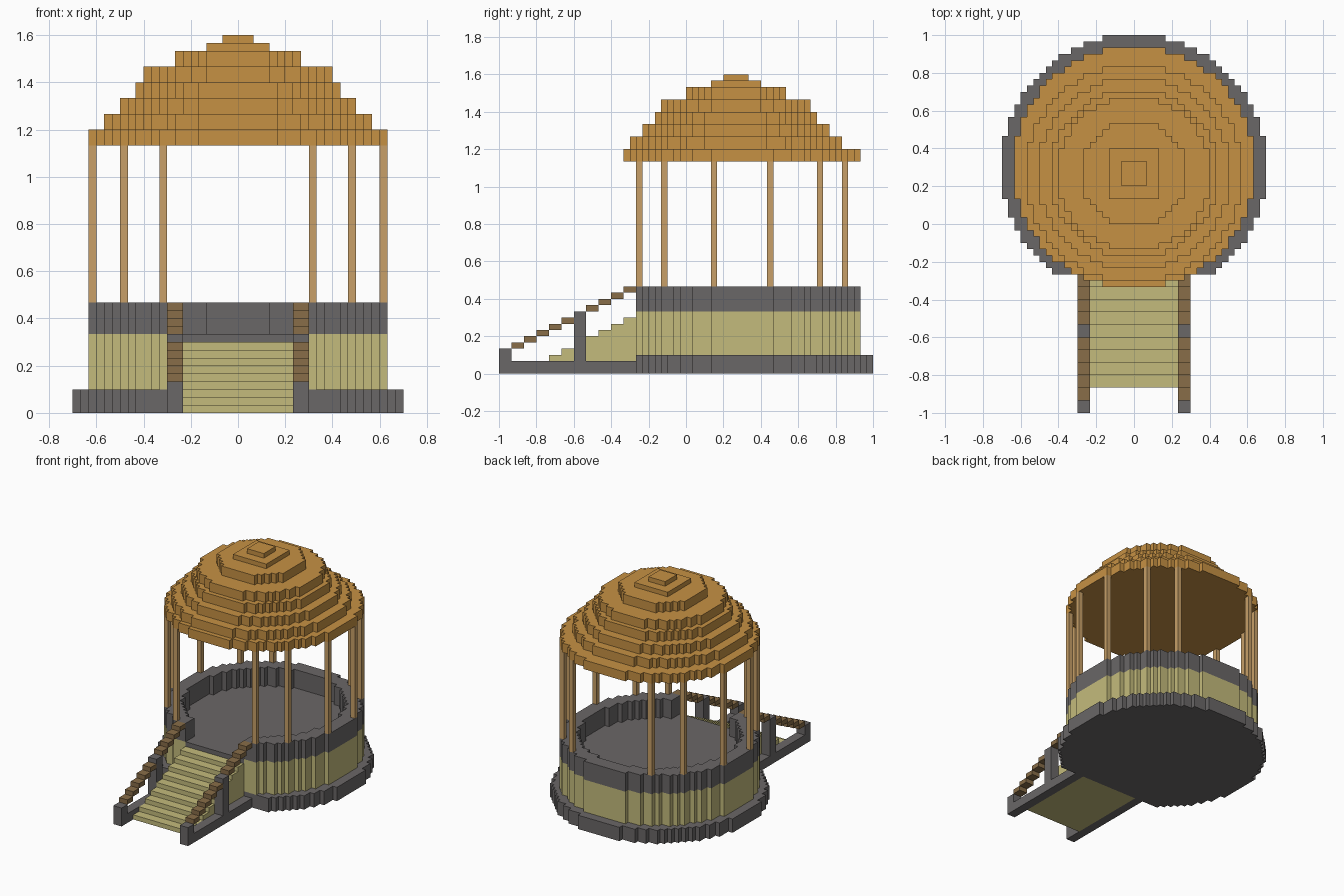
import bpy, bmesh, math

if "Cube" in bpy.data.objects:
    bpy.data.objects.remove(bpy.data.objects["Cube"])

U = 1 / 30  # one block


def mat(name, r, g, b):
    m = bpy.data.materials.new(name)
    lin = [((c / 255 + 0.055) / 1.055) ** 2.4 for c in (r, g, b)]
    m.diffuse_color = (*lin, 1)
    m.use_nodes = True
    m.node_tree.nodes["Principled BSDF"].inputs["Base Color"].default_value = m.diffuse_color
    return m


STONE = mat("grey stone", 106, 103, 103)
SAND = mat("pale sandstone", 196, 187, 124)
ROOF = mat("orange wood", 198, 145, 68)
POST = mat("light wood", 200, 160, 104)
RAIL = mat("brown wood", 136, 109, 72)


def finish(bm, name, material):
    bmesh.ops.recalc_face_normals(bm, faces=bm.faces)
    me = bpy.data.meshes.new(name)
    bm.to_mesh(me)
    bm.free()
    me.materials.append(material)
    ob = bpy.data.objects.new(name, me)
    bpy.context.collection.objects.link(ob)


def blocks(name, material, boxes):
    """Boxes given in block units as (x0, x1, y0, y1, z0, z1)."""
    bm = bmesh.new()
    for x0, x1, y0, y1, z0, z1 in boxes:
        vs = bmesh.ops.create_cube(bm, size=1)["verts"]
        for v in vs:
            v.co.x = (x1 if v.co.x > 0 else x0) * U
            v.co.y = (y1 if v.co.y > 0 else y0) * U
            v.co.z = (z1 if v.co.z > 0 else z0) * U
    finish(bm, name, material)


def slab(name, material, z0, z1, inside):
    """Extruded layer of every block cell whose centre passes the test."""
    bm = bmesh.new()
    verts = {}

    def vert(x, y):
        if (x, y) not in verts:
            verts[x, y] = bm.verts.new((x * U, y * U, z0 * U))
        return verts[x, y]

    for i in range(-22, 22):
        for j in range(-14, 31):
            if inside(i + 0.5, j + 0.5):
                bm.faces.new([vert(i, j), vert(i + 1, j),
                              vert(i + 1, j + 1), vert(i, j + 1)])
    ext = bmesh.ops.extrude_face_region(bm, geom=bm.faces[:], use_keep_orig=True)
    for g in ext["geom"]:
        if isinstance(g, bmesh.types.BMVert):
            g.co.z = z1 * U
    bmesh.ops.recalc_face_normals(bm, faces=bm.faces)
    finish(bm, name, material)


def disc(r2, cy):
    return lambda x, y: x * x + (y - cy) ** 2 <= r2


CY = 9
outer = disc(367, CY)
inner = disc(256, CY)


def ring(x, y):
    doorway = abs(x) < 7 and y < CY
    return y > -8 and outer(x, y) and not inner(x, y) and not doorway


def floor(x, y):
    return y > -8 and outer(x, y) and not ring(x, y)


# round body, cut flat at the stairs
slab("foundation", STONE, 0, 3, lambda x, y: y > -8 and disc(441, CY)(x, y))
slab("drum_wall", SAND, 3, 10, ring)
slab("deck", STONE, 9, 10, floor)
slab("parapet", STONE, 10, 14, ring)

# stairs
blocks("stairs", SAND, [(-7, 7, -26 + 2 * k, -8, k, k + 1) for k in range(9)])

# stair curbs, newel posts and stepped handrails on both sides
for side, x0 in (("left", -9), ("right", 7)):
    x1 = x0 + 2
    blocks(side + "_curb", STONE, [(x0, x1, -30, -8, 0, 2),
                                   (x0, x1, -30, -28, 2, 4),
                                   (x0, x1, -18, -16, 2, 10)])
    blocks(side + "_handrail", RAIL,
           [(x0, x1, -28 + 2 * k, -26 + 2 * k, 4 + k, 5 + k)
            for k in range(10) if k != 5])

# twelve slim columns
spots = [(18.5, 4.5), (14.5, 12.5), (9.5, 16.5)]
blocks("columns", POST,
       [(sx * x - .5, sx * x + .5, CY + sy * y - .5, CY + sy * y + .5, 14, 34)
        for x, y in spots for sx in (-1, 1) for sy in (-1, 1)])

# stepped dome roof
slab("roof_eave", ROOF, 34, 36, outer)
for n, h in enumerate((17, 15, 13, 12, 8)):
    slab("roof_tier_%d" % (n + 1), ROOF, 36 + 2 * n, 38 + 2 * n,
         disc((h + 0.3) ** 2, 8))
blocks("roof_cap", ROOF, [(-4, 4, 4, 12, 46, 47), (-2, 2, 6, 10, 47, 48)])
